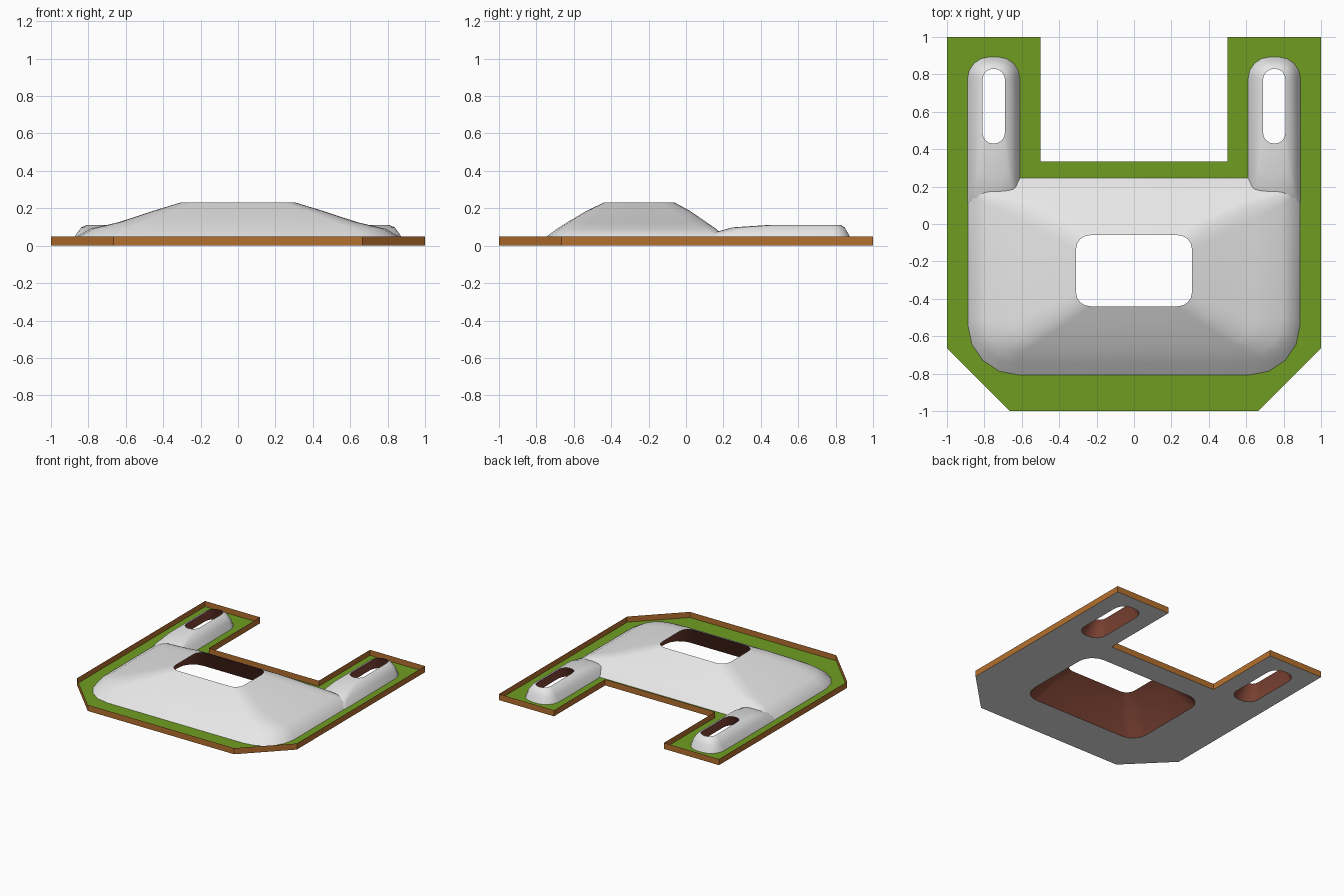
import bpy, bmesh
from math import cos, sin, pi, radians

cube = bpy.data.objects.get("Cube")
if cube:
    bpy.data.objects.remove(cube, do_unlink=True)


def material(name, rgb):
    m = bpy.data.materials.new(name)
    m.use_nodes = True
    m.diffuse_color = (*rgb, 1)
    bsdf = m.node_tree.nodes["Principled BSDF"]
    bsdf.inputs["Base Color"].default_value = (*rgb, 1)
    bsdf.inputs["Roughness"].default_value = 0.8
    return m


GREEN = material("grass green", (0.16, 0.34, 0.015))
EARTH = material("earth brown", (0.46, 0.16, 0.026))
STONE = material("pale stone", (0.8, 0.8, 0.8))
DARK = material("dark red brown", (0.24, 0.065, 0.04))
FLOOR = .004


def finish(bm, name, mats):
    mesh = bpy.data.meshes.new(name)
    bm.to_mesh(mesh)
    bm.free()
    obj = bpy.data.objects.new(name, mesh)
    bpy.context.collection.objects.link(obj)
    for m in mats:
        mesh.materials.append(m)
    return obj


def activate(obj):
    bpy.ops.object.select_all(action='DESELECT')
    obj.select_set(True)
    bpy.context.view_layer.objects.active = obj


def ring(x0, x1, y0, y1, z, r_front, r_back, steps=4):
    """Counter-clockwise rounded rectangle with separate front and back radii."""
    pts = []
    corners = [(x1, y1, -1, -1, r_back), (x0, y1, 1, -1, r_back),
               (x0, y0, 1, 1, r_front), (x1, y0, -1, 1, r_front)]
    for k, (x, y, sx, sy, r) in enumerate(corners):
        for i in range(steps + 1):
            a = (k + i / steps) * pi / 2
            pts.append((x + sx * r + r * cos(a), y + sy * r + r * sin(a), z))
    return pts


def loft(name, rings, inner, mats):
    """Skin the rings; the first `inner` bands line the opening."""
    bm = bmesh.new()
    loops = [[bm.verts.new(p) for p in r] for r in rings]
    n = len(loops[0])
    for band, (a, b) in enumerate(zip(loops, loops[1:])):
        for i in range(n):
            j = (i + 1) % n
            f = bm.faces.new((a[i], b[i], b[j], a[j]))
            f.material_index = 1 if band < inner else 0
    return finish(bm, name, mats)


def mound(name, rings):
    activate(loft(name, rings, 2, [STONE, DARK]))
    bpy.ops.object.shade_smooth_by_angle(angle=radians(60))


def prism(name, outline, z0, z1, mats):
    bm = bmesh.new()
    base = bm.faces.new([bm.verts.new((p[0], p[1], z0)) for p in outline])
    top = bmesh.ops.extrude_face_region(bm, geom=[base])["geom"]
    bmesh.ops.translate(bm, vec=(0, 0, z1 - z0),
                        verts=[v for v in top if isinstance(v, bmesh.types.BMVert)])
    bmesh.ops.recalc_face_normals(bm, faces=bm.faces)
    # top, sides and underside by facing direction
    for f in bm.faces:
        f.normal_update()
        f.material_index = 0 if f.normal.z > 0.5 else 2 if f.normal.z < -0.5 else 1
    return finish(bm, name, mats)


# Main mound: opening lining, rim, shoulders, foot
body_rings = [
    ring(-.55, .55, -.645, .145, 0, .13, .13),
    ring(-.43, .43, -.545, .045, .14, .11, .11),
    ring(-.31, .31, -.44, -.06, .23, .075, .075),
    ring(-.45, .45, -.53, .02, .187, .09, .09),
    ring(-.64, .64, -.635, .11, .125, .12, .08),
    ring(-.79, .79, -.69, .16, .09, .18, .06),
    ring(-.86, .86, -.745, .205, .05, .23, .04),
    ring(-.89, .89, -.812, .25, 0, .27, .03),
]
mound("main_mound", body_rings)

# Arm mounds with slotted openings, sinking into the main mound
arm_bottoms = []
for side, label in ((1, "left"), (-1, "right")):
    def arm(half, y0, y1, z, r):
        return ring(side * .75 - half, side * .75 + half, y0, y1, z, r, r)
    rings = [
        arm(.105, .345, .885, 0, .09),
        arm(.085, .385, .86, .06, .08),
        arm(.06, .43, .83, .11, .058),
        arm(.088, .25, .848, .098, .07),
        arm(.118, .1, .872, .057, .09),
        arm(.142, .0, .895, 0, .12),
    ]
    arm_bottoms.append(rings[0])
    mound(label + "_arm_mound", rings)

# Thin ground sheet with openings cut through
half = [(.5, .335), (.5, 1), (1, 1), (1, -.665), (.665, -1)]
outline = [(-x, y) for x, y in half] + half[::-1]
ground = prism("ground_sheet", outline, 0, FLOOR, [GREEN, EARTH, STONE])
for hole in [body_rings[0]] + arm_bottoms:
    cutter = prism("opening_cutter", hole, -.1, .2, [GREEN, EARTH, STONE])
    cutter.hide_render = True
    cut = ground.modifiers.new("opening", 'BOOLEAN')
    cut.operation = 'DIFFERENCE'
    cut.solver = 'EXACT'
    cut.object = cutter
    activate(ground)
    bpy.ops.object.modifier_apply(modifier=cut.name)
    bpy.data.objects.remove(cutter, do_unlink=True)

# Upright border wall standing around the ground
loft("border_wall", [[(x, y, z) for x, y in outline] for z in (.05, FLOOR)], 0, [EARTH])
